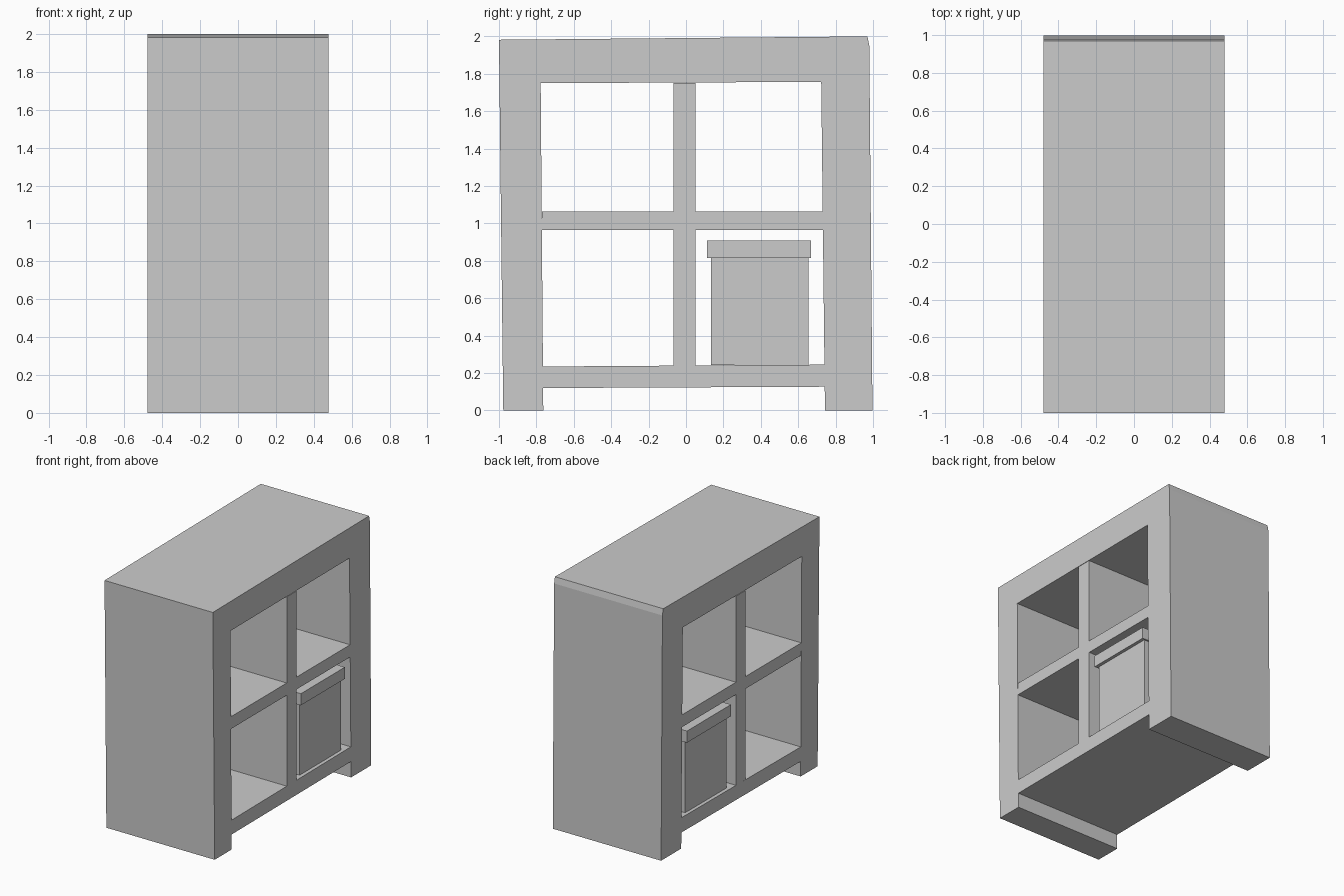
import bpy

if "Cube" in bpy.data.objects:
    bpy.data.objects.remove(bpy.data.objects["Cube"])

HALF = 0.478  # half depth of the unit along x


def extrude_profile(name, pts, half=HALF):
    """Extrude a (y, z) outline along x, from -half to +half."""
    n = len(pts)
    verts = [(x, y, z) for x in (-half, half) for y, z in pts]
    faces = [tuple(reversed(range(n))), tuple(range(n, 2 * n))]
    faces += [(i, (i + 1) % n, (i + 1) % n + n, i + n) for i in range(n)]
    mesh = bpy.data.meshes.new(name)
    mesh.from_pydata(verts, [], faces)
    mesh.update()
    obj = bpy.data.objects.new(name, mesh)
    bpy.context.collection.objects.link(obj)
    return obj


def slab(name, y0, y1, z0, z1, half=HALF):
    return extrude_profile(name, [(y0, z0), (y1, z0), (y1, z1), (y0, z1)], half)


# Outer frame: two posts and the thick top, slightly out of square
extrude_profile("outer_frame", [
    (-0.977, 0), (-0.763, 0), (-0.777, 1.75), (0.723, 1.757), (0.743, 0),
    (0.997, 0), (0.98, 1.95), (0.97, 2.0), (-1.0, 1.982)])

# Bottom shelf, tilted a little
extrude_profile("bottom_shelf", [
    (-0.764, 0.12), (0.742, 0.127), (0.74, 0.245), (-0.765, 0.235)])

# Middle shelf
extrude_profile("middle_shelf", [
    (-0.770, 0.965), (0.732, 0.965), (0.731, 1.063), (-0.771, 1.063)])

# Centre dividers below and above the middle shelf
slab("lower_divider", -0.068, 0.052, 0.24, 0.965)
slab("upper_divider", -0.068, 0.052, 1.063, 1.75)

# Storage box with overhanging lid
slab("storage_box", 0.135, 0.655, 0.243, 0.815, 0.45)
slab("storage_box_lid", 0.113, 0.668, 0.815, 0.908, 0.476)
